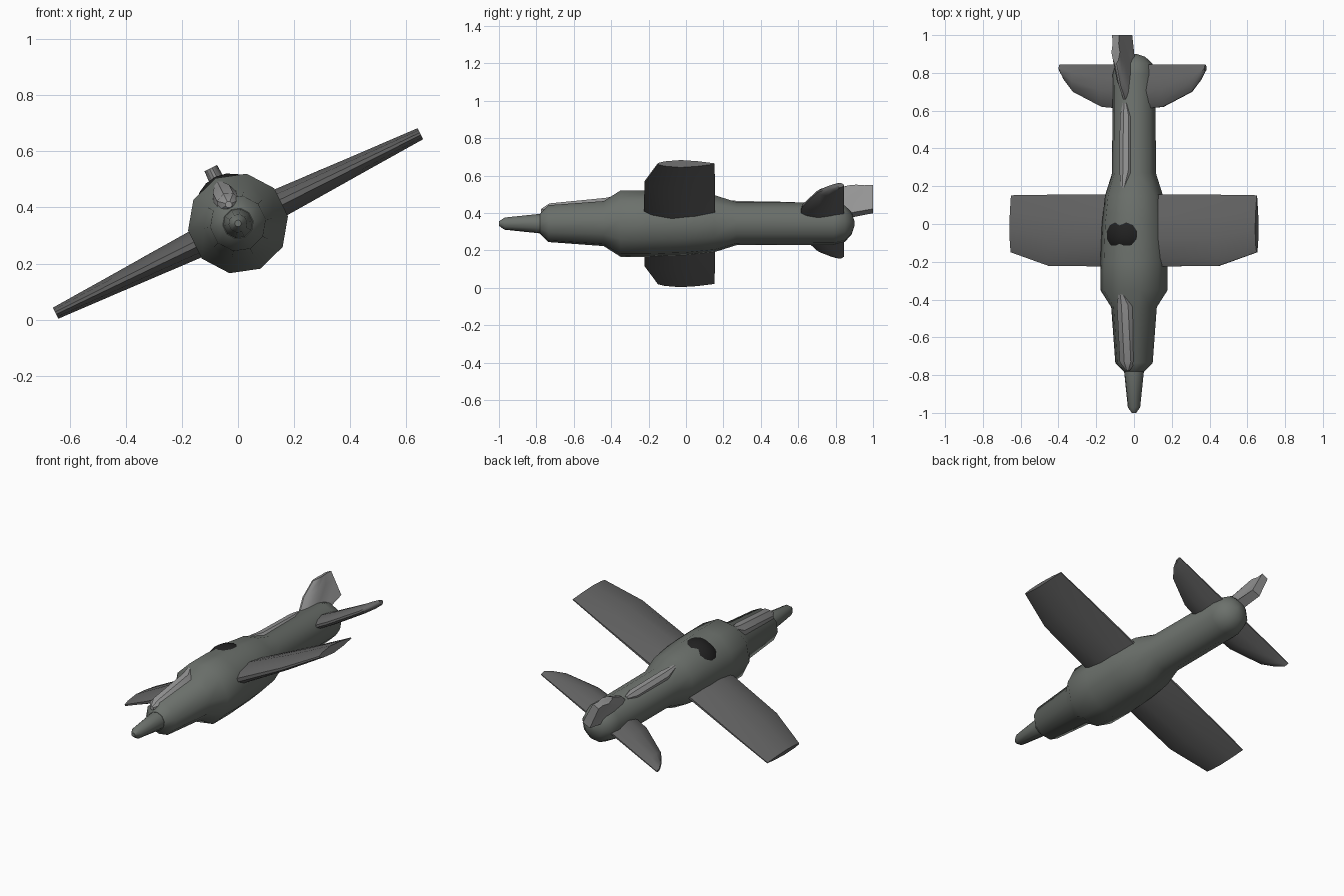
import bpy, bmesh, math

if "Cube" in bpy.data.objects:
    bpy.data.objects.remove(bpy.data.objects["Cube"])

ROLL = math.radians(26.2)   # the whole aircraft is banked about its long axis
AXIS_Z = 0.343


def material(name, r, g, b):
    m = bpy.data.materials.new(name)
    m.diffuse_color = (r, g, b, 1)
    m.use_nodes = True
    m.node_tree.nodes["Principled BSDF"].inputs["Base Color"].default_value = m.diffuse_color
    return m


BODY = material("body_grey", 0.15, 0.165, 0.15)
WING = material("wing_grey", 0.13, 0.13, 0.13)
LIGHT = material("light_grey", 0.30, 0.30, 0.30)
DARK = material("canopy_black", 0.015, 0.015, 0.015)


def finish(name, bm, mat, angle):
    bmesh.ops.recalc_face_normals(bm, faces=bm.faces)
    me = bpy.data.meshes.new(name)
    bm.to_mesh(me)
    bm.free()
    ob = bpy.data.objects.new(name, me)
    bpy.context.collection.objects.link(ob)
    me.materials.append(mat)
    ob.rotation_euler = (0, -ROLL, 0)
    ob.location.z = AXIS_Z
    bpy.ops.object.select_all(action='DESELECT')
    ob.select_set(True)
    bpy.context.view_layer.objects.active = ob
    bpy.ops.object.shade_smooth_by_angle(angle=math.radians(angle))
    return ob


def loft(name, rings, mat, angle=35):
    """Skin equal-length rings of points and cap both ends."""
    bm = bmesh.new()
    vs = [[bm.verts.new(p) for p in r] for r in rings]
    n = len(vs[0])
    for a, b in zip(vs, vs[1:]):
        for i in range(n):
            j = (i + 1) % n
            bm.faces.new((a[i], a[j], b[j], b[i]))
    bm.faces.new(vs[0])
    bm.faces.new(vs[-1])
    return finish(name, bm, mat, angle)


def circle(y, rx, rz, z=0, n=10):
    return [(rx * math.cos(math.pi / 2 + 2 * math.pi * i / n), y,
             z + rz * math.sin(math.pi / 2 + 2 * math.pi * i / n)) for i in range(n)]


def section(front, back, thick, tail):
    """Airfoil outline as (y, half thickness) points."""
    c = back - front
    prof = [(0, 0.2), (0.12, 0.65), (0.4, 1.0), (0.7, 0.7)]
    up = [(front + c * t, thick / 2 * h) for t, h in prof] + [(back, thick / 2 * tail)]
    return up + [(y, -h) for y, h in reversed(up)]


# fuselage with spinner step and round tail
hull = [(-0.78, 0.055), (-0.735, 0.10), (-0.44, 0.122), (-0.35, 0.18), (-0.2, 0.18),
        (0.0, 0.172), (0.15, 0.155), (0.27, 0.117), (0.79, 0.115), (0.85, 0.098),
        (0.885, 0.06), (0.90, 0.015)]
loft("fuselage", [circle(y, r, r) for y, r in hull], BODY, 40)

# nose cone
nose = [(-1.0, 0.012), (-0.97, 0.033), (-0.79, 0.052), (-0.74, 0.056)]
loft("nose_cone", [circle(y, r, r) for y, r in nose], BODY, 40)


def span(name, stations, z, mat):
    """Lifting surface mirrored across the centre: (x, front, back, thickness)."""
    full = [(-x, *s) for x, *s in reversed(stations)] + stations
    loft(name, [[(x, y, z + h) for y, h in section(f, b, t, 0.12)] for x, f, b, t in full], mat)


# main wing and tailplane
span("wing", [(0.1, -0.225, 0.155, 0.11), (0.5, -0.222, 0.155, 0.067),
              (0.725, -0.15, 0.152, 0.044)], 0, WING)
span("tailplane", [(0.06, 0.61, 0.845, 0.075), (0.18, 0.62, 0.845, 0.066),
                   (0.35, 0.70, 0.845, 0.05), (0.405, 0.765, 0.845, 0.042),
                   (0.43, 0.81, 0.845, 0.03)], 0.017, WING)

# swept tail fin, blunt at the rear
fin = [(0.04, 0.60, 0.83, 0.07), (0.075, 0.61, 1.0, 0.062),
       (0.17, 0.73, 1.0, 0.055), (0.22, 0.85, 1.0, 0.05)]
loft("tail_fin", [[(h, y, z) for y, h in section(f, b, t, 0.85)] for z, f, b, t in fin], LIGHT)

# raised fairings on the spine: (y, radius, centre height)
for name, path in {
    "nose_fairing": [(-0.775, 0.012, 0.075), (-0.73, 0.046, 0.072), (-0.43, 0.046, 0.105),
                     (-0.36, 0.014, 0.155)],
    "spine_fairing": [(0.19, 0.012, 0.13), (0.28, 0.037, 0.096), (0.57, 0.037, 0.09),
                      (0.64, 0.014, 0.105)],
}.items():
    loft(name, [circle(y, r, r, z, 8) for y, r, z in path], LIGHT)

# canopy dome
bm = bmesh.new()
bmesh.ops.create_uvsphere(bm, u_segments=14, v_segments=10, radius=0.13)
bmesh.ops.translate(bm, verts=bm.verts, vec=(0, -0.06, 0.055))
finish("canopy", bm, DARK, 40)
